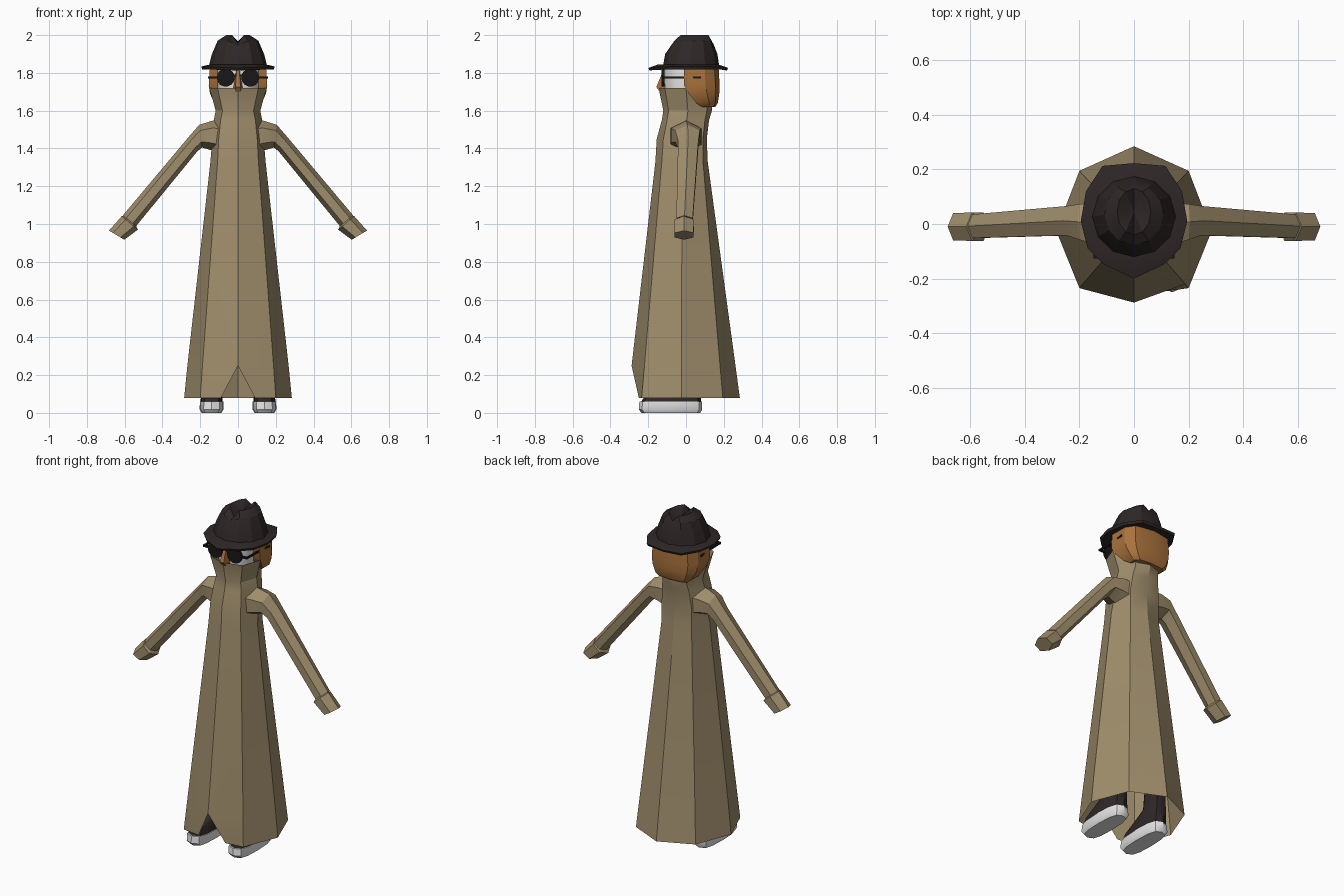
import bpy, bmesh, math
from mathutils import Vector

if "Cube" in bpy.data.objects:
    bpy.data.objects.remove(bpy.data.objects["Cube"])


def material(name, rgb):
    m = bpy.data.materials.new(name)
    m.diffuse_color = (*rgb, 1)
    m.use_nodes = True
    m.node_tree.nodes["Principled BSDF"].inputs["Base Color"].default_value = m.diffuse_color
    return m


TAN = material("tan_cloth", (0.35, 0.27, 0.15))
DARK = material("dark_felt", (0.028, 0.020, 0.020))
BLACK = material("black_frame", (0.010, 0.008, 0.009))
BROWN = material("warm_brown", (0.40, 0.17, 0.045))
WHITE = material("white", (0.82, 0.82, 0.82))


def finish(name, bm, mat, angle=25):
    bmesh.ops.recalc_face_normals(bm, faces=bm.faces)
    me = bpy.data.meshes.new(name)
    bm.to_mesh(me)
    bm.free()
    me.materials.append(mat)
    ob = bpy.data.objects.new(name, me)
    bpy.context.collection.objects.link(ob)
    bpy.ops.object.select_all(action='DESELECT')
    ob.select_set(True)
    bpy.context.view_layer.objects.active = ob
    bpy.ops.object.shade_smooth_by_angle(angle=math.radians(angle))
    return ob


def loft(name, rings, mat, caps=(True, True), angle=25):
    """Skin a stack of closed rings that share one point count."""
    bm = bmesh.new()
    rows = [[bm.verts.new(p) for p in r] for r in rings]
    n = len(rows[0])
    for a, b in zip(rows, rows[1:]):
        for i in range(n):
            bm.faces.new((a[i], a[(i + 1) % n], b[(i + 1) % n], b[i]))
    if caps[0]:
        bm.faces.new(rows[0])
    if caps[1]:
        bm.faces.new(rows[-1])
    return finish(name, bm, mat, angle)


def mirrored(half):
    """Close a front-to-back half outline (first and last on x = 0)."""
    return half + [(-p[0], *p[1:]) for p in half[-2:0:-1]]


def box(name, lo, hi, mat):
    (a, b, c), (d, e, f) = lo, hi
    return loft(name, [[(a, b, z), (d, b, z), (d, e, z), (a, e, z)] for z in (c, f)], mat)


# Long coat: z, front y, front corner, side, back corner, back y
levels = [
    (0.08, -0.25, (0.20, -0.235), (0.285, -0.025), (0.20, 0.195), 0.285),
    (0.25, -0.288, (0.188, -0.22), (0.268, -0.025), (0.187, 0.18), 0.262),
    (1.33, -0.162, (0.108, -0.128), (0.146, -0.02), (0.10, 0.09), 0.115),
    (1.45, -0.155, (0.102, -0.12), (0.136, 0.0), (0.10, 0.09), 0.11),
    (1.55, -0.128, (0.092, -0.10), (0.128, 0.005), (0.09, 0.10), 0.122),
    (1.60, -0.12, (0.082, -0.092), (0.118, 0.01), (0.08, 0.11), 0.137),
    (1.72, -0.145, (0.108, -0.112), (0.152, 0.0), (0.10, 0.11), 0.142),
]
bm = bmesh.new()
rows = []
for z, fy, fc, s, bc, by in levels:
    ring = mirrored([(0, fy, z), (*fc, z), (*s, z), (*bc, z), (0, by, z)])
    rows.append([bm.verts.new(p) for p in ring])
rows[0][0].co.x = 0.09                       # the hem parts into two front flaps
left_flap = bm.verts.new((-0.09, -0.25, 0.08))
for k, (a, b) in enumerate(zip(rows, rows[1:])):
    for i in range(8):
        j = (i + 1) % 8
        low = left_flap if k == 0 and j == 0 else a[j]
        bm.faces.new((a[i], low, b[j], b[i]))
finish("coat", bm, TAN)

# Sleeves and cuffs: (top x,z), (bottom x,z), y centre, half depth
sleeve = [
    ((0.08, 1.55), (0.09, 1.37), 0.0, 0.095),
    ((0.135, 1.547), (0.14, 1.39), 0.0, 0.092),
    ((0.205, 1.525), (0.19, 1.405), 0.008, 0.075),
    ((0.26, 1.462), (0.215, 1.385), 0.012, 0.062),
    ((0.61, 1.045), (0.54, 0.988), -0.008, 0.05),
]
cuff = [
    ((0.585, 1.04), (0.55, 1.012), -0.01, 0.03),
    ((0.615, 1.042), (0.53, 0.97), -0.01, 0.06),
    ((0.683, 0.965), (0.602, 0.917), -0.01, 0.058),
]


def limb(name, rings, side):
    out = []
    for (tx, tz), (bx, bz), yc, hy in rings:
        ring = []
        for i in range(6):
            a = math.tau * i / 6
            c = math.cos(a) / 2
            ring.append((side * ((tx + bx) / 2 + c * (tx - bx)),
                         yc + math.sin(a) * hy,
                         (tz + bz) / 2 + c * (tz - bz)))
        out.append(ring)
    loft(name, out, TAN)


def foot(cx, hw, y0, y1, z):
    """Rounded footprint outline."""
    ring = []
    for i in range(12):
        a = math.tau * i / 12
        c, s = math.cos(a), math.sin(a)
        ring.append((cx + hw * math.copysign(abs(c) ** 0.6, c),
                     (y0 + y1) / 2 + (y1 - y0) / 2 * math.copysign(abs(s) ** 0.75, s), z))
    return ring


for side, tag in ((1, "right"), (-1, "left")):
    limb(tag + "_sleeve", sleeve, side)
    limb(tag + "_cuff", cuff, side)
    # Shoes
    cx = 0.14 * side
    loft(tag + "_sole", [foot(cx, 0.052, -0.235, 0.075, 0), foot(cx, 0.063, -0.25, 0.086, 0.018),
                         foot(cx, 0.062, -0.247, 0.085, 0.06)], WHITE, angle=40)
    loft(tag + "_shoe", [foot(cx, 0.058, -0.238, 0.08, 0.058), foot(cx, 0.056, -0.215, 0.08, 0.095),
                         foot(cx, 0.052, -0.15, 0.078, 0.13), foot(cx, 0.047, -0.06, 0.075, 0.18),
                         foot(cx, 0.045, -0.045, 0.07, 0.32)], DARK, angle=40)
    # Round dark lenses, hinges and temple arms
    lens = [[(side * 0.065 + 0.048 * math.cos(math.tau * i / 14), y,
              1.775 + 0.048 * math.sin(math.tau * i / 14)) for i in range(14)]
            for y in (-0.13, -0.115)]
    loft(tag + "_lens", lens, BLACK)
    xs = sorted((side * 0.10, side * 0.148))
    box(tag + "_hinge", (xs[0], -0.126, 1.77), (xs[1], -0.115, 1.782), BLACK)
    arm = [[(side * (x + dx), y, 1.776 + dz) for dx, dz in
            ((-0.005, -0.005), (0.005, -0.005), (0.005, 0.005), (-0.005, 0.005))]
           for x, y in ((0.143, -0.12), (0.146, 0.03), (0.155, 0.08))]
    loft(tag + "_temple_arm", arm, BLACK)
box("bridge", (-0.025, -0.126, 1.782), (0.025, -0.116, 1.792), BLACK)

# Head wrapped in white
loft("head", [[(r * math.cos(math.tau * i / 12), -0.01 + r * math.sin(math.tau * i / 12), z)
               for i in range(12)] for r, z in ((0.085, 1.6), (0.108, 1.72), (0.108, 1.84))],
     WHITE, angle=40)

# Nose wedge
loft("nose", [[(-w, -0.10, z), (w, -0.10, z), (w * 0.5, y, z), (-w * 0.5, y, z)]
              for w, y, z in ((0.024, -0.135, 1.695), (0.026, -0.157, 1.725), (0.014, -0.12, 1.815))],
     BROWN)

# Bobbed hair around the back of the head: z, half width, front y, back y
hair = []
for z, w, y0, y1 in ((1.62, 0.10, 0.085, 0.155), (1.64, 0.125, 0.055, 0.168),
                     (1.69, 0.148, 0.015, 0.176), (1.735, 0.155, -0.01, 0.178),
                     (1.84, 0.148, -0.01, 0.172)):
    d = y1 - y0
    hair.append(mirrored([(0, y0, z), (w, y0, z), (w, y0 + d * 0.6, z),
                          (w * 0.78, y0 + d * 0.88, z), (0, y1, z)]))
loft("hair", hair, BROWN, angle=30)

# Hat brim
rim = [(0, -0.2), (0.11, -0.148), (0.17, -0.09), (0.195, 0.01), (0.176, 0.12), (0.115, 0.213), (0, 0.223)]


def brim_ring(scale, z, lift):
    return mirrored([(x * scale, 0.012 + (y - 0.012) * scale, z + lift * abs(x)) for x, y in rim])


loft("hat_brim", [brim_ring(0.7, 1.822, 0), brim_ring(0.97, 1.813, 0.03),
                  brim_ring(1, 1.826, 0.04), brim_ring(0.75, 1.845, 0)], DARK)

# Hat crown with a pinched crease along the middle
bm = bmesh.new()
rows = []
for z, rx, ry, cy, dip in ((1.83, 0.156, 0.15, 0.027, 0), (1.90, 0.138, 0.138, 0.028, 0),
                           (1.97, 0.108, 0.112, 0.035, 0.025), (2.0, 0.062, 0.085, 0.045, 0.042)):
    row = []
    for i in range(12):
        a = math.tau * i / 12
        x, y = rx * math.sin(a), cy - ry * math.cos(a)
        pinch = 1 if i == 0 else 0.8 if i == 6 else 0
        row.append(bm.verts.new((x, y, z - dip * pinch)))
    rows.append(row)
for a, b in zip(rows, rows[1:]):
    for i in range(12):
        j = (i + 1) % 12
        bm.faces.new((a[i], a[j], b[j], b[i]))
crease = bm.verts.new((0, 0.045, 1.964))
for i in range(12):
    bm.faces.new((rows[-1][i], rows[-1][(i + 1) % 12], crease))
finish("hat_crown", bm, DARK)
